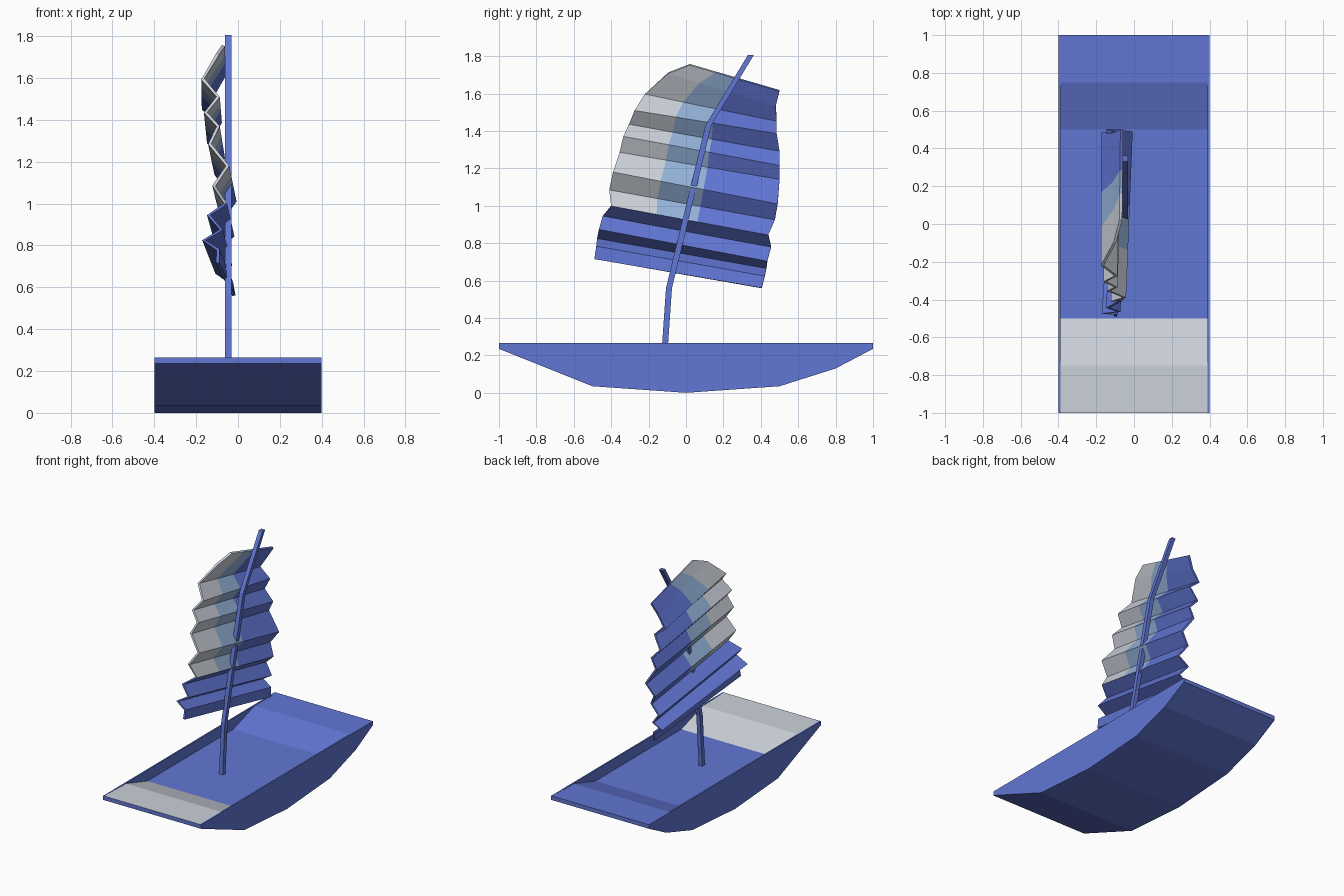
import bpy, bmesh

if "Cube" in bpy.data.objects:
    bpy.data.objects.remove(bpy.data.objects["Cube"])


def material(name, rgb):
    m = bpy.data.materials.new(name)
    m.diffuse_color = (*rgb, 1)
    m.use_nodes = True
    m.node_tree.nodes["Principled BSDF"].inputs["Base Color"].default_value = m.diffuse_color
    return m


BLUE = material("blue", (0.12, 0.18, 0.66))
PALE = material("pale_blue", (0.30, 0.45, 0.70))
GREY = material("pale_grey", (0.60, 0.64, 0.70))


def make_object(name, verts, faces):
    me = bpy.data.meshes.new(name)
    me.from_pydata(verts, [], faces)
    bm = bmesh.new()
    bm.from_mesh(me)
    bmesh.ops.recalc_face_normals(bm, faces=bm.faces)
    bm.to_mesh(me)
    bm.free()
    for m in (BLUE, PALE, GREY):
        me.materials.append(m)
    ob = bpy.data.objects.new(name, me)
    bpy.context.collection.objects.link(ob)
    return ob


def extrude_profile(name, profile, x0, x1):
    """Prism from a (y, z) outline, running from x0 to x1."""
    n = len(profile)
    verts = [(x, y, z) for x in (x0, x1) for y, z in profile]
    faces = [tuple(range(n)), tuple(range(n, 2 * n))]
    faces += [(i, (i + 1) % n, (i + 1) % n + n, i + n) for i in range(n)]
    return make_object(name, verts, faces)


# Hull: curved bottom shared by the body and the thin side walls
RIM = 0.265
bottom = [(-1, RIM), (-1, 0.235), (-0.5, 0.035), (0, 0.0),
          (0.5, 0.035), (0.8, 0.13), (1, 0.235), (1, RIM)]
deck = [(0.75, RIM - 0.003), (0.5, 0.185), (-0.5, 0.185), (-0.75, RIM - 0.003)]
hull = extrude_profile("hull_body", bottom + deck, -0.389, 0.389)
for p in hull.data.polygons:
    if p.normal.z > 0.5 and p.center.y < -0.5:
        p.material_index = 2
for side, label in ((-1, "left"), (1, "right")):
    extrude_profile(label + "_side_wall", bottom, side * 0.389, side * 0.4)

# Mast: bent post with level cross-sections
path = [(-0.118, 0.17), (-0.091, 0.56), (0.12, 1.43), (0.346, 1.805)]
h = 0.016
outline = [(y - h, z) for y, z in path] + [(y + h, z) for y, z in reversed(path)]
extrude_profile("mast", outline, -0.062, -0.032)

# Sail folds, top to bottom: front edge (x, y, z), back edge (x, y, z)
folds = [
    ((-0.070, 0.02, 1.755), (-0.065, 0.50, 1.615)),
    ((-0.100, -0.095, 1.71), (-0.110, 0.48, 1.535)),
    ((-0.168, -0.22, 1.595), (-0.165, 0.485, 1.45)),
    ((-0.095, -0.275, 1.51), (-0.085, 0.485, 1.385)),
    ((-0.155, -0.305, 1.435), (-0.140, 0.50, 1.29)),
    ((-0.095, -0.335, 1.37), (-0.070, 0.50, 1.215)),
    ((-0.135, -0.355, 1.285), (-0.105, 0.50, 1.14)),
    ((-0.050, -0.39, 1.18), (-0.015, 0.49, 1.01)),
    ((-0.115, -0.41, 1.085), (-0.075, 0.475, 0.925)),
    ((-0.060, -0.40, 1.00), (-0.025, 0.44, 0.845)),
    ((-0.140, -0.445, 0.945), (-0.095, 0.455, 0.78)),
    ((-0.080, -0.465, 0.875), (-0.035, 0.435, 0.705)),
    ((-0.163, -0.475, 0.825), (-0.100, 0.43, 0.665)),
    ((-0.095, -0.48, 0.78), (-0.030, 0.42, 0.62)),
    ((-0.098, -0.49, 0.715), (-0.020, 0.405, 0.56)),
]
columns = [0, 0.29, 0.55, 1]
verts = [tuple(a[i] + (b[i] - a[i]) * t for i in range(3))
         for a, b in folds for t in columns]
n = len(columns)
faces = [(r * n + c, r * n + c + 1, r * n + n + c + 1, r * n + n + c)
         for r in range(len(folds) - 1) for c in range(n - 1)]
sail = make_object("pleated_sail", verts, faces)
# Upper panels fade from grey at the front edge to blue at the back
for i, p in enumerate(sail.data.polygons):
    row, col = divmod(i, n - 1)
    if row < 9:
        p.material_index = (2, 1, 0)[col]
mod = sail.modifiers.new("thickness", 'SOLIDIFY')
mod.thickness = 0.016
mod.offset = 0
